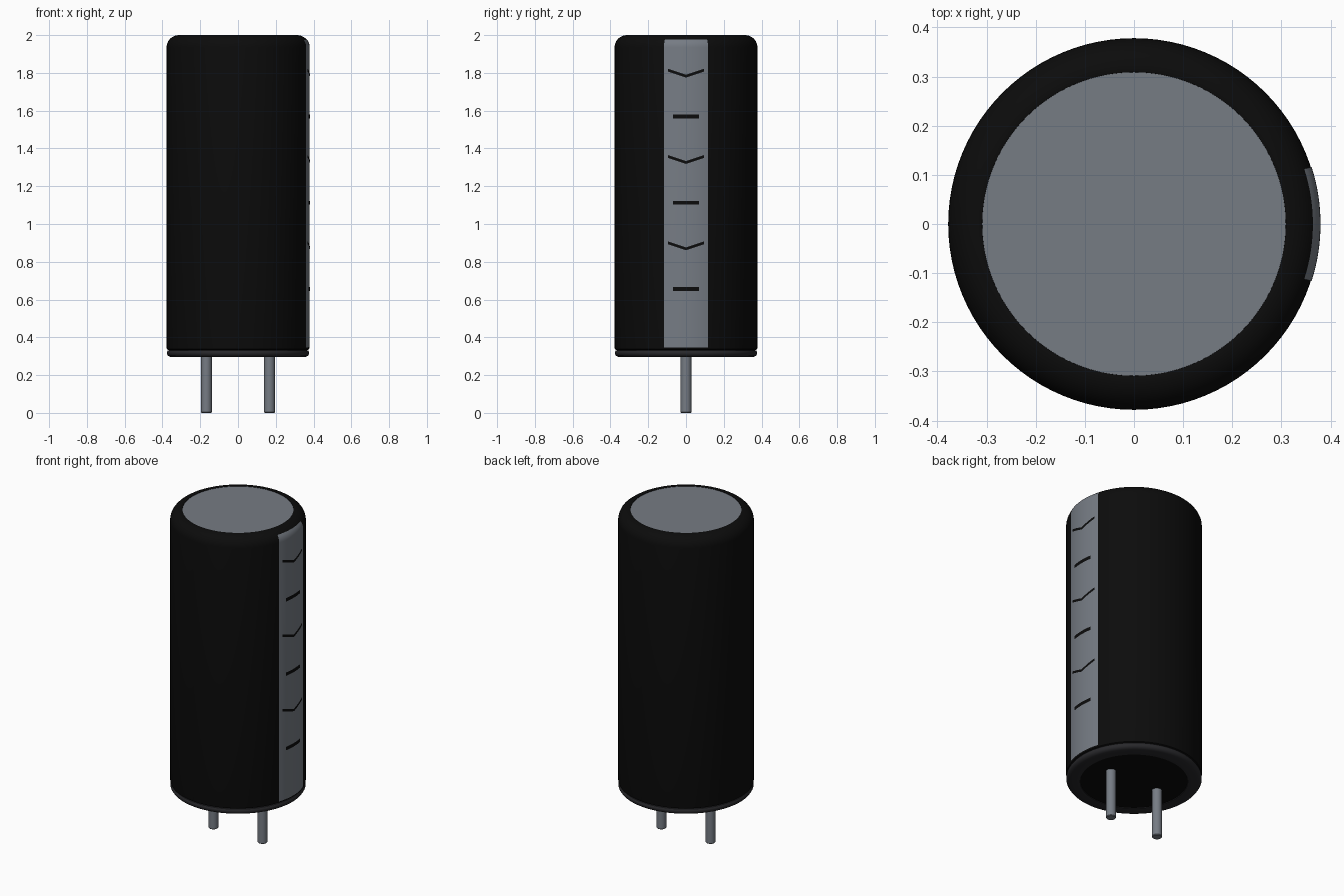
import bpy, bmesh, math

cube = bpy.data.objects.get("Cube")
if cube:
    bpy.data.objects.remove(cube, do_unlink=True)

R = 0.378            # can radius
ROUND = 0.065        # top edge rounding
SEGS = 96


def material(name, rgb, rough=0.6):
    m = bpy.data.materials.new(name)
    m.use_nodes = True
    m.diffuse_color = (*rgb, 1)
    bsdf = m.node_tree.nodes["Principled BSDF"]
    bsdf.inputs["Base Color"].default_value = (*rgb, 1)
    bsdf.inputs["Roughness"].default_value = rough
    return m


black = material("sleeve black", (0.0035, 0.0035, 0.0035))
dark_grey = material("rim dark grey", (0.021, 0.021, 0.024))
grey = material("metal grey", (0.18, 0.2, 0.23))


def finish(bm, name, mat):
    mesh = bpy.data.meshes.new(name)
    bm.to_mesh(mesh)
    bm.free()
    ob = bpy.data.objects.new(name, mesh)
    bpy.context.collection.objects.link(ob)
    mesh.materials.append(mat)
    bpy.ops.object.select_all(action='DESELECT')
    ob.select_set(True)
    bpy.context.view_layer.objects.active = ob
    bpy.ops.object.shade_smooth_by_angle(angle=math.radians(35))
    return ob


def lathe(name, profile, mat, segs=SEGS, x=0.0):
    """Spin an (r, z) profile, listed from bottom to top, about a vertical axis."""
    bm = bmesh.new()
    verts = [bm.verts.new((r, 0, z)) for r, z in profile]
    edges = [bm.edges.new(p) for p in zip(verts, verts[1:])]
    bmesh.ops.spin(bm, geom=verts + edges, cent=(0, 0, 0), axis=(0, 0, 1),
                   angle=math.tau, steps=segs, use_duplicate=False)
    bmesh.ops.remove_doubles(bm, verts=bm.verts, dist=1e-5)
    bmesh.ops.recalc_face_normals(bm, faces=bm.faces)
    bmesh.ops.translate(bm, verts=bm.verts, vec=(x, 0, 0))
    return finish(bm, name, mat)


def wrapped_plate(name, half_width, rows, mat, steps=16):
    """Thin plate on the +x side; each row maps y to a (radius, z) point."""
    bm = bmesh.new()
    grid = []
    for row in rows:
        line = []
        for i in range(steps + 1):
            y = half_width * (2 * i / steps - 1)
            r, z = row(y)
            a = math.asin(y / R)
            line.append(bm.verts.new((r * math.cos(a), r * math.sin(a), z)))
        grid.append(line)
    for lo, hi in zip(grid, grid[1:]):
        for i in range(steps):
            bm.faces.new((lo[i], lo[i + 1], hi[i + 1], hi[i]))
    return finish(bm, name, mat)


def corner(angle, offset=0.0):
    """Point on the rounded top edge, angle 0 at the wall."""
    r = ROUND + offset
    return (R - ROUND + r * math.cos(angle), 2 - ROUND + r * math.sin(angle))


# Sleeve: straight wall, rounded shoulder and a small lip around the top
sleeve = [(0.366, 0.332), (0.376, 0.337), (R, 0.345)]
sleeve += [corner(math.radians(a)) for a in range(0, 91, 10)]
sleeve += [(0.309, 1.999), (0.308, 1.99)]
lathe("sleeve", sleeve, black)

# Exposed metal top
lathe("top_disc", [(0.311, 1.985), (0.310, 1.997), (0, 1.997)], grey)

# Folded rim at the bottom, with the seal inside it
lathe("bottom_rim", [(0.297, 0.302), (0.300, 0.296), (0.358, 0.296), (0.371, 0.302),
                     (0.377, 0.312), (0.377, 0.322), (0.372, 0.330), (0.360, 0.333)],
      dark_grey)
lathe("bottom_seal", [(0, 0.299), (0.299, 0.299), (0.299, 0.31)], black)

# Polarity stripe running up the wall and onto the shoulder
stripe_points = [(R + 0.0015, 0.345)]
stripe_points += [corner(math.radians(a), 0.0015) for a in range(0, 41, 8)]
wrapped_plate("stripe", 0.116, [lambda y, p=p: p for p in stripe_points], grey)

# Marks on the stripe: chevrons alternating with dashes
for n in range(3):
    drop = 0.457 * n
    wrapped_plate(f"chevron_{n + 1}", 0.095,
                  [lambda y, z=z: (R + 0.0025, z - drop + 0.34 * abs(y))
                   for z in (1.775, 1.790)], black)
    wrapped_plate(f"dash_{n + 1}", 0.069,
                  [lambda y, z=z: (R + 0.0025, z - drop)
                   for z in (1.559, 1.580)], black)

# Wire leads
for side, x in (("left", 0.167), ("right", -0.167)):
    lathe(f"{side}_lead", [(0, 0), (0.025, 0), (0.0285, 0.004), (0.0285, 0.305)],
          grey, segs=32, x=x)
